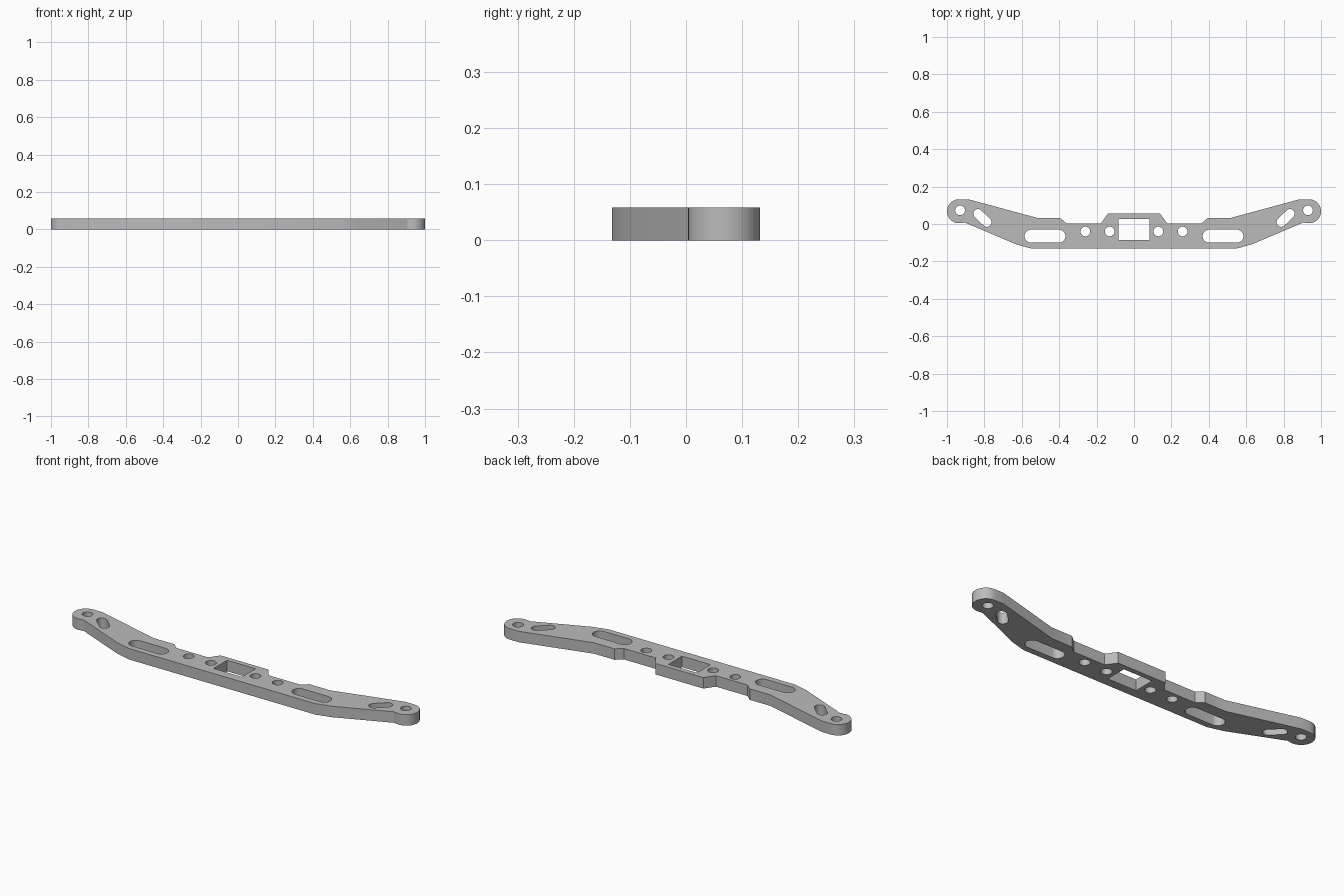
import bpy
import bmesh
from math import cos, sin, radians, pi, atan2

cube = bpy.data.objects.get("Cube")
if cube:
    bpy.data.objects.remove(cube, do_unlink=True)

THICKNESS = 0.058

grey = bpy.data.materials.new("satin grey")
grey.use_nodes = True
colour = (0.5, 0.5, 0.5, 1)
grey.diffuse_color = colour
grey.node_tree.nodes["Principled BSDF"].inputs["Base Color"].default_value = colour


def arc(cx, cy, r, start, end, steps):
    angles = [radians(start + (end - start) * i / steps) for i in range(steps + 1)]
    return [(cx + r * cos(a), cy + r * sin(a)) for a in angles]


def circle(cx, cy, r):
    return arc(cx, cy, r, 0, 360, 32)[:-1]


def slot(a, b, r):
    # Round-ended slot between two centres
    heading = atan2(b[1] - a[1], b[0] - a[0]) * 180 / pi
    return (arc(*b, r, heading - 90, heading + 90, 16)
            + arc(*a, r, heading + 90, heading + 270, 16))


def mirrored(points):
    return [(-x, y) for x, y in reversed(points)]


# Half outline, from the middle of the back edge round the tip to the front edge
half = [(0.14, 0.055), (0.177, 0.003), (0.36, 0.003), (0.395, 0.032), (0.515, 0.032),
        (0.885, 0.132)]
half += arc(0.936, 0.068, 0.064, 90, -90, 24)
half += [(0.905, 0.008), (0.63, -0.109), (0.545, -0.132)]
outline = half + mirrored(half)

# Openings on one arm, repeated on the other
arm_holes = [circle(0.13, -0.04, 0.026), circle(0.26, -0.04, 0.026),
             circle(0.93, 0.073, 0.026),
             slot((0.402, -0.065), (0.55, -0.065), 0.035),
             slot((0.787, 0.01), (0.834, 0.055), 0.025)]
window = [(-0.083, -0.085), (0.083, -0.085), (0.083, 0.028), (-0.083, 0.028)]
loops = [outline, window] + arm_holes + [mirrored(h) for h in arm_holes]

# Flat filled profile given its thickness
profile = bpy.data.curves.new("bracket_profile", "CURVE")
profile.dimensions = "2D"
profile.fill_mode = "BOTH"
profile.extrude = THICKNESS / 2
for loop in loops:
    spline = profile.splines.new("POLY")
    spline.points.add(len(loop) - 1)
    for point, (x, y) in zip(spline.points, loop):
        point.co = (x, y, 0, 1)
    spline.use_cyclic_u = True

bar = bpy.data.objects.new("slotted_bar", profile)
bpy.context.collection.objects.link(bar)
bpy.ops.object.select_all(action="DESELECT")
bar.select_set(True)
bpy.context.view_layer.objects.active = bar
bpy.ops.object.convert(target="MESH")
bar = bpy.context.object

# Weld caps to walls and stand the bar on the ground
bm = bmesh.new()
bm.from_mesh(bar.data)
bmesh.ops.remove_doubles(bm, verts=bm.verts, dist=0.0005)
bmesh.ops.translate(bm, verts=bm.verts, vec=(0, 0, THICKNESS / 2))
bmesh.ops.recalc_face_normals(bm, faces=bm.faces)
bm.to_mesh(bar.data)
bm.free()
bar.data.materials.clear()
bar.data.materials.append(grey)
bpy.ops.object.shade_smooth_by_angle(angle=radians(30))
